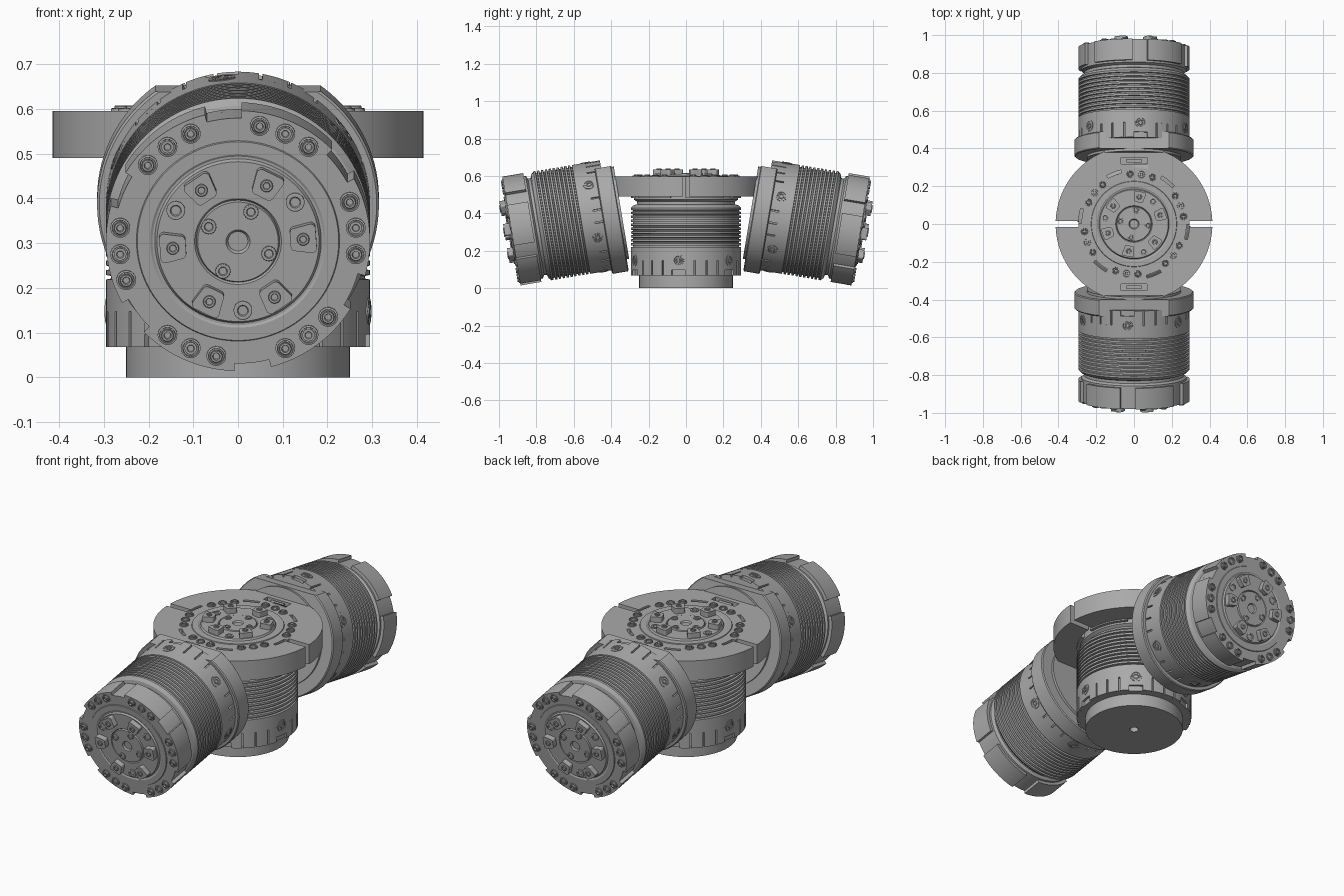
import bpy, bmesh
from math import sin, cos, radians, pi
from mathutils import Matrix, Vector

if "Cube" in bpy.data.objects:
    bpy.data.objects.remove(bpy.data.objects["Cube"], do_unlink=True)

metal = bpy.data.materials.new("grey_metal")
metal.use_nodes = True
GREY = (0.4, 0.4, 0.4, 1)
metal.diffuse_color = GREY
metal.node_tree.nodes["Principled BSDF"].inputs["Base Color"].default_value = GREY


def lathe(bm, profile, segs=96, mat=Matrix()):
    """Turn (radius, height) points about the local z axis."""
    rings = []
    for r, z in profile:
        if r == 0:
            rings.append([bm.verts.new(mat @ Vector((0, 0, z)))] * segs)
        else:
            rings.append([bm.verts.new(mat @ Vector((r * cos(2 * pi * i / segs),
                          r * sin(2 * pi * i / segs), z))) for i in range(segs)])
    for a, b in zip(rings, rings[1:]):
        for i in range(segs):
            j = (i + 1) % segs
            bm.faces.new(list(dict.fromkeys((a[i], a[j], b[j], b[i]))))


def prism(bm, outline, z0, z1, mat=Matrix()):
    """Extrude a flat outline between two heights."""
    low = [bm.verts.new(mat @ Vector((x, y, z0))) for x, y in outline]
    top = [bm.verts.new(mat @ Vector((x, y, z1))) for x, y in outline]
    n = len(outline)
    for i in range(n):
        j = (i + 1) % n
        bm.faces.new((low[i], low[j], top[j], top[i]))
    bm.faces.new(low[::-1])
    bm.faces.new(top)


def arc(r, a0, a1):
    n = max(1, round(abs(a1 - a0) / 3))
    angles = [radians(a0 + (a1 - a0) * i / n) for i in range(n + 1)]
    return [(r * cos(a), r * sin(a)) for a in angles]


def notched_circle(r_out, r_in, cuts):
    """Circle outline with (centre, half width) notches, in degrees."""
    cuts = sorted(cuts)
    pts = []
    for i, (c, w) in enumerate(cuts):
        nxt, nw = cuts[(i + 1) % len(cuts)]
        end = nxt - nw + (360 if i == len(cuts) - 1 else 0)
        pts += arc(r_in, c - w, c + w) + arc(r_out, c + w, end)
    return pts


def polar(r, deg, z=0):
    return Matrix.Rotation(radians(deg), 4, 'Z') @ Matrix.Translation((r, 0, z))


def screw(bm, r, h, mat):
    lathe(bm, [(r, -0.004), (r, h * 0.8), (r * 0.9, h), (r * 0.6, h),
               (r * 0.5, h * 0.3), (0, h * 0.3)], 16, mat)


def mesh(name, bm):
    bmesh.ops.recalc_face_normals(bm, faces=bm.faces)
    for f in bm.faces:
        f.smooth = True
    for e in bm.edges:
        e.smooth = e.calc_face_angle(0) < 0.5
    me = bpy.data.meshes.new(name)
    bm.to_mesh(me)
    bm.free()
    me.materials.append(metal)
    return me


def place(name, me, mat=Matrix()):
    ob = bpy.data.objects.new(name, me)
    ob.matrix_world = mat
    bpy.context.collection.objects.link(ob)
    return ob


SIX = range(0, 360, 60)
parts = {}

# Ribbed body with neck, cooling fins and base, outward end at z = 0
bm = bmesh.new()
profile = [(0, -0.1), (0.262, -0.1), (0.262, -0.15), (0.28, -0.155), (0.295, -0.17)]
for i in range(10):
    z = -0.18 - i * 0.021
    profile += [(0.295, z), (0.284, z - 0.002), (0.284, z - 0.008), (0.295, z - 0.01)]
profile += [(0.295, -0.45), (0.25, -0.45), (0.25, -0.598), (0.022, -0.598), (0.022, -0.57), (0, -0.57)]
lathe(bm, profile, 120)
parts["body"] = mesh("body", bm)

# Collar with thin slots, and wider notches under the screws
bm = bmesh.new()
slots = [(37 + a + d, 0.8) for a in SIX for d in (-17, 17, 30)]
prism(bm, notched_circle(0.295, 0.283, slots), -0.502, -0.45)
prism(bm, notched_circle(0.295, 0.283, slots + [(37 + a, 7) for a in SIX]), -0.53, -0.502)
parts["collar"] = mesh("collar", bm)

# Screws around the collar
bm = bmesh.new()
for a in SIX:
    m = polar(0.293, 37 + a, -0.45) @ Matrix.Rotation(pi / 2, 4, 'Y')
    lathe(bm, [(0.03, -0.01), (0.03, 0.004), (0.023, 0.004), (0.021, 0.001), (0, 0.001)], 24, m)
    screw(bm, 0.015, 0.006, m)
parts["collar_screws"] = mesh("collar_screws", bm)

# Cap with six lobes
bm = bmesh.new()
gaps = [(36.5 + a, 8) for a in SIX]
prism(bm, notched_circle(0.295, 0.278, gaps), -0.115, -0.002)
lathe(bm, [(0, -0.09), (0.278, -0.09), (0.278, -0.125), (0.262, -0.135), (0, -0.135)])
parts["cap"] = mesh("cap", bm)

# Round face plate with a groove and a raised hub
bm = bmesh.new()
lathe(bm, [(0.228, -0.004), (0.225, 0.002), (0.196, 0.002), (0.191, -0.001), (0.186, -0.001),
           (0.181, 0.008), (0.097, 0.008), (0.093, 0.003), (0.09, 0.011),
           (0.027, 0.011), (0.022, 0.003), (0, 0.003)])
parts["face_plate"] = mesh("face_plate", bm)

# Rim bolts in groups of three
bm = bmesh.new()
for a in SIX:
    for d in (-13, 0, 13):
        m = polar(0.265, 6.5 + a + d)
        lathe(bm, [(0.022, -0.004), (0.022, 0.003), (0.018, 0.004), (0.017, 0)], 20, m)
        screw(bm, 0.014, 0.01 if d else 0.004, m)
parts["rim_bolts"] = mesh("rim_bolts", bm)

# Raised drive pads with rounded corners, and screws in the face
bm = bmesh.new()
pad = []
for x, y, a in ((0.018, 0.022, 0), (-0.018, 0.015, 90), (-0.018, -0.015, 180), (0.018, -0.022, 270)):
    pad += [(x + px, y + py) for px, py in arc(0.011, a, a + 90)]
for a in SIX:
    prism(bm, pad, 0, 0.036, polar(0.146, 4 + a))
    screw(bm, 0.014, 0.005, polar(0.146, 4 + a, 0.036))
parts["drive_pads"] = mesh("drive_pads", bm)
bm = bmesh.new()
for a in (35, 153, 274):
    screw(bm, 0.021, 0.006, polar(0.156, a, 0.008))
for a in (-21, 67, 152, 243):
    screw(bm, 0.017, 0.006, polar(0.074, a, 0.011))
parts["face_screws"] = mesh("face_screws", bm)

# Three motors: one upright, two tilted outward
upright = Matrix.Translation((0, 0, 0.598)) @ Matrix.Rotation(radians(15), 4, 'Z')
front = Matrix.Translation((0, -0.935, 0.305)) @ Matrix.Rotation(radians(99.5), 4, 'X')
back = Matrix.Rotation(pi, 4, 'Z') @ front
for label, mat in (("centre", upright), ("front", front), ("back", back)):
    for part, me in parts.items():
        place(f"{label}_motor_{part}", me, mat)

# Mounting flange behind each tilted motor, trimmed flat on top
bm = bmesh.new()
lathe(bm, [(0, -0.495), (0.31, -0.495), (0.315, -0.5), (0.315, -0.58), (0.31, -0.585), (0, -0.585)])
cut = bmesh.ops.bisect_plane(bm, geom=bm.verts[:] + bm.edges[:] + bm.faces[:],
                             plane_co=(0, 0.255, 0), plane_no=(0, 1, 0), clear_outer=True)
bmesh.ops.contextual_create(bm, geom=[e for e in cut["geom_cut"] if isinstance(e, bmesh.types.BMEdge)])
flange = mesh("flange", bm)

# Half-round bracket arms clasping the upright motor
bm = bmesh.new()
edge = [(x, max(y, 0.015)) for x, y in arc(0.415, 2, 178) + arc(0.294, 177, 3)]
prism(bm, edge, 0.49, 0.596)
arm = mesh("bracket_arm", bm)
bm = bmesh.new()
bmesh.ops.create_cube(bm, size=1, matrix=Matrix.Translation((0, 0.335, 0.6)) @ Matrix.Diagonal((0.14, 0.036, 0.05, 1)))
pocket = mesh("pocket_cutter", bm)
bm = bmesh.new()
bmesh.ops.create_cube(bm, size=1, matrix=Matrix.Translation((0, 0.335, 0.58)) @ Matrix.Diagonal((0.08, 0.02, 0.02, 1)))
key = mesh("pocket_key", bm)

for label, mat, turn in (("front", front, Matrix.Rotation(pi, 4, 'Z')), ("back", back, Matrix())):
    place(f"{label}_flange", flange, mat)
    ob = place(f"{label}_bracket_arm", arm, turn)
    cutter = place(f"{label}_pocket_cutter", pocket, turn)
    cutter.hide_render = True
    cutter.hide_set(True)
    mod = ob.modifiers.new("pocket", 'BOOLEAN')
    mod.operation = 'DIFFERENCE'
    mod.object = cutter
    place(f"{label}_pocket_key", key, turn)
